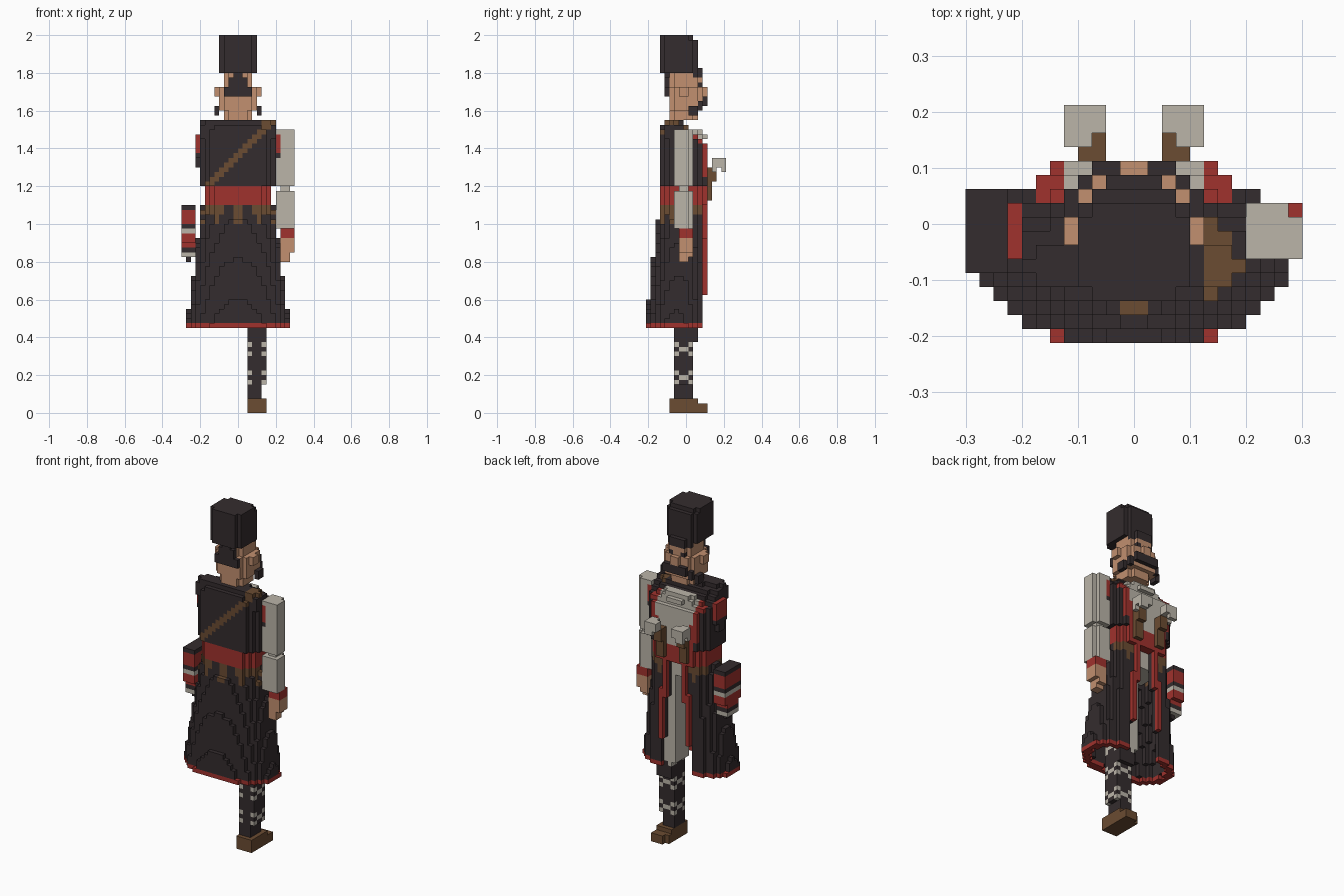
import bpy

cube = bpy.data.objects.get("Cube")
if cube:
    bpy.data.objects.remove(cube, do_unlink=True)

S = 0.025  # block size


def linear(c):
    c /= 255
    return c / 12.92 if c <= 0.04045 else ((c + 0.055) / 1.055) ** 2.4


def material(name, *rgb):
    m = bpy.data.materials.new(name)
    col = [linear(c) for c in rgb] + [1]
    m.diffuse_color = col
    m.use_nodes = True
    bsdf = next(n for n in m.node_tree.nodes if n.type == 'BSDF_PRINCIPLED')
    bsdf.inputs["Base Color"].default_value = col
    bsdf.inputs["Roughness"].default_value = 0.9
    return m


MATS = [material("charcoal_cloth", 52, 44, 46), material("red_cloth", 160, 50, 45),
        material("pale_linen", 187, 181, 169), material("brown_leather", 107, 76, 50),
        material("skin", 194, 144, 112)]
DARK, RED, PALE, BROWN, SKIN = range(5)

# For each outward direction, the four corners of a block face
SIDES = [((1, 0, 0), ((1, 0, 0), (1, 1, 0), (1, 1, 1), (1, 0, 1))),
         ((-1, 0, 0), ((0, 0, 0), (0, 0, 1), (0, 1, 1), (0, 1, 0))),
         ((0, 1, 0), ((0, 1, 0), (0, 1, 1), (1, 1, 1), (1, 1, 0))),
         ((0, -1, 0), ((0, 0, 0), (1, 0, 0), (1, 0, 1), (0, 0, 1))),
         ((0, 0, 1), ((0, 0, 1), (1, 0, 1), (1, 1, 1), (0, 1, 1))),
         ((0, 0, -1), ((0, 0, 0), (0, 1, 0), (1, 1, 0), (1, 0, 0)))]


def blocks(name, x0, x1, y0, y1, z0, z1, rule):
    """Fill a box with blocks; rule is a colour, or gives a colour or None at a block centre."""
    cells = {}
    for i in range(round(x0 / S), round(x1 / S)):
        for j in range(round(y0 / S - .5), round(y1 / S - .5)):
            for k in range(round(z0 / S), round(z1 / S)):
                c = rule if isinstance(rule, int) else rule((i + .5) * S, (j + 1) * S, (k + .5) * S)
                if c is not None:
                    cells[i, j, k] = c
    verts, faces, cols = {}, [], []
    for (i, j, k), c in cells.items():
        for (a, b, d), corners in SIDES:
            if (i + a, j + b, k + d) not in cells:
                faces.append([verts.setdefault((i + p, j + q, k + r), len(verts)) for p, q, r in corners])
                cols.append(c)
    me = bpy.data.meshes.new(name)
    me.from_pydata([(x * S, (y + .5) * S, z * S) for x, y, z in verts], [], faces)
    for m in MATS:
        me.materials.append(m)
    for poly, c in zip(me.polygons, cols):
        poly.material_index = c
    ob = bpy.data.objects.new(name, me)
    bpy.context.collection.objects.link(ob)
    return ob


def inside(x, y, rx, y0, y1, e=2.3):
    """True inside a rounded oval spanning +-rx and y0..y1."""
    return abs(x / rx) ** e + abs((2 * y - y0 - y1) / (y1 - y0)) ** e <= 1


# Boot and laced legging
def boot(x, y, z):
    if z > .05 and y > .0625 or y > .0875 and not .075 < x < .15:
        return None
    return BROWN


def legging(x, y, z):
    if z < .15 and x > .125 or y > .0375 and z < .375:
        return None
    ring = int(z / S) % 6
    corner = (x < .075 or x > .125) and (y < -.0375 or y > .0125)
    return PALE if (ring in (0, 2) and corner) or (ring == 1 and not corner and y > -.0375) else DARK


blocks("boot", .05, .15, -.0875, .1125, 0, .075, boot)
blocks("legging", .05, .15, -.0625, .0625, .075, .475, legging)
blocks("thigh", .025, .15, -.0625, .0625, .475, 1.0, PALE)
blocks("trouser_seat", -.125, .15, -.0875, .0625, 1.0, 1.1, PALE)


# Flared open coat skirt with red hem, red front edges and leather tassels
def skirt(x, y, z):
    rx = .2625 - .135 * (z - .525)
    back = -.2 + .118 * (z - .575)
    if not inside(x, y, rx + .003, back - .004, .108):
        return None
    if inside(x, y, rx - .033, back + .035, .072):
        return None
    if y > .03 and abs(x) < .05 + .1 * (1 - z):
        return None
    if z < .475:
        return RED
    if z > 1.0:
        half = .032 if z > 1.05 else .016
        if abs(x) > .15:
            d = abs(abs(y) - .08)
        else:
            d = min(abs(abs(x) - .112), abs(x))
        if d < half:
            return BROWN
    return RED if y > .09 else DARK


blocks("coat_skirt", -.3, .3, -.2375, .1125, .45, 1.1, skirt)
blocks("waist_sash", -.175, .175, -.1375, .1125, 1.1, 1.2,
       lambda x, y, z: RED if inside(x, y, .18, -.1375, .1125, 3) else None)


# Coat body with lapels and a diagonal strap across the back
def body(x, y, z):
    top = max(0, z - 1.5)
    if not inside(x, y, .205 - .4 * top, -.1375 + .6 * top, .1125 - 1.2 * max(0, z - 1.425), 3.2):
        return None
    if y < 0 and abs(z - 1.2 - 1.03 * (x + .16)) < .03 or z > 1.5 and .13 < x < .18:
        return BROWN
    if y > .03:
        edge = .09 + .15 * (z - 1.2)
        return PALE if abs(x) < edge else RED if abs(x) < edge + .04 else DARK
    return DARK


blocks("coat_body", -.2, .2, -.1375, .1125, 1.2, 1.55, body)
blocks("shirt_ruffles", -.1, .1, .0375, .1375, 1.275, 1.525,
       lambda x, y, z: PALE if y < .12 - (.03 if int(z / S + .01) % 3 == 0 else 0)
       - .8 * max(0, z - 1.45) - .2 * abs(x) else None)


# Arm openings in the coat, faced with red
for side, a, b in (("right", -.225, -.2), ("left", .2, .225)):
    blocks(side + "_armhole", a, b, -.0625, .0375, 1.3, 1.475,
           lambda x, y, z: None if z < 1.35 and abs(y + .0125) > .03 else RED if z > 1.375 else DARK)


# Left arm
def sleeve(x, y, z):
    return None if x > .275 and (y > .0125 or y < -.0625) else PALE


blocks("upper_arm", .2, .3, -.0625, .0375, 1.2, 1.5, sleeve)
blocks("forearm", .2, .3, -.0625, .0375, .975, 1.175, sleeve)
blocks("elbow", .225, .275, -.0375, .0125, 1.175, 1.2, PALE)
blocks("cuff", .225, .3, -.0375, .0375, .925, .975, RED)
blocks("hand", .225, .3, -.0375, .0375, .8, .925,
       lambda x, y, z: None if z < .85 and x > .275 or z < .825 and y > .0125 else SKIN)


# Banded pouch hanging at the right hip
def pouch(x, y, z):
    if z < .825:
        return DARK if -.275 < x < -.25 and abs(y + .0125) < .03 else None
    if z < .9 and abs(y + .0125) > .06:
        return None
    for low, c in ((1.075, DARK), (1.0, RED), (.975, DARK), (.95, PALE), (.875, RED), (.85, DARK)):
        if z > low:
            return c
    return PALE


blocks("hip_pouch", -.3, -.225, -.0875, .0625, .8, 1.1, pouch)

# Pair of pistols tucked into the sash
PISTOL = [("barrel", .05, .1, .0875, .1375, 1.125, 1.225, BROWN),
          ("stock", .05, .1, .1125, .1625, 1.225, 1.3, BROWN),
          ("grip", .05, .125, .1625, .2125, 1.3, 1.35, PALE),
          ("lock", .075, .125, .1375, .1625, 1.275, 1.35, PALE),
          ("butt", .075, .125, .1875, .2125, 1.275, 1.3, PALE)]
for part, a, b, y0, y1, z0, z1, c in PISTOL:
    blocks("left_pistol_" + part, a, b, y0, y1, z0, z1, c)
    blocks("right_pistol_" + part, -b, -a, y0, y1, z0, z1, c)


# Head, with eyes and brows set into the face
def head(x, y, z):
    rx = .08 if z < 1.6 or z > 1.725 else .105
    front = .065 if z < 1.6 else .09
    if not inside(x, y, rx, -.09, front, 3):
        return None
    if y > .03 and (1.725 < z < 1.75 and .025 < abs(x) < .05 or z > 1.775):
        return DARK
    return SKIN


blocks("head", -.1, .1, -.0875, .0875, 1.55, 1.8, head)
blocks("brow", -.05, .05, .0625, .0875, 1.775, 1.825, DARK)
blocks("nose", -.025, .025, .0625, .1125, 1.675, 1.725, SKIN)
for side, a, b in (("right", -.125, -.075), ("left", .075, .125)):
    blocks(side + "_ear", a, b, -.0375, .0125, 1.675, 1.725, SKIN)
blocks("back_hair", -.075, .075, -.1125, -.0625, 1.675, 1.8,
       lambda x, y, z: DARK if abs(x) < .03 + .5 * (1.8 - z) else None)


# Long drooping moustache
def moustache(x, y, z):
    a = abs(x)
    if a < .075:
        return DARK if y > .0625 and z > 1.625 else None
    if a < .1:
        return DARK if .0375 < y < .09 and 1.6 < z < 1.65 else None
    return DARK if .0125 < y < .0625 and z < 1.625 else None


blocks("moustache", -.125, .125, .0125, .1125, 1.575, 1.675, moustache)

# Tall fur hat
blocks("hat", -.1, .1, -.1375, .0625, 1.8, 2.0,
       lambda x, y, z: DARK if inside(x, y, .103, -.14, .065 if z < 1.975 else .04, 2.6) else None)
